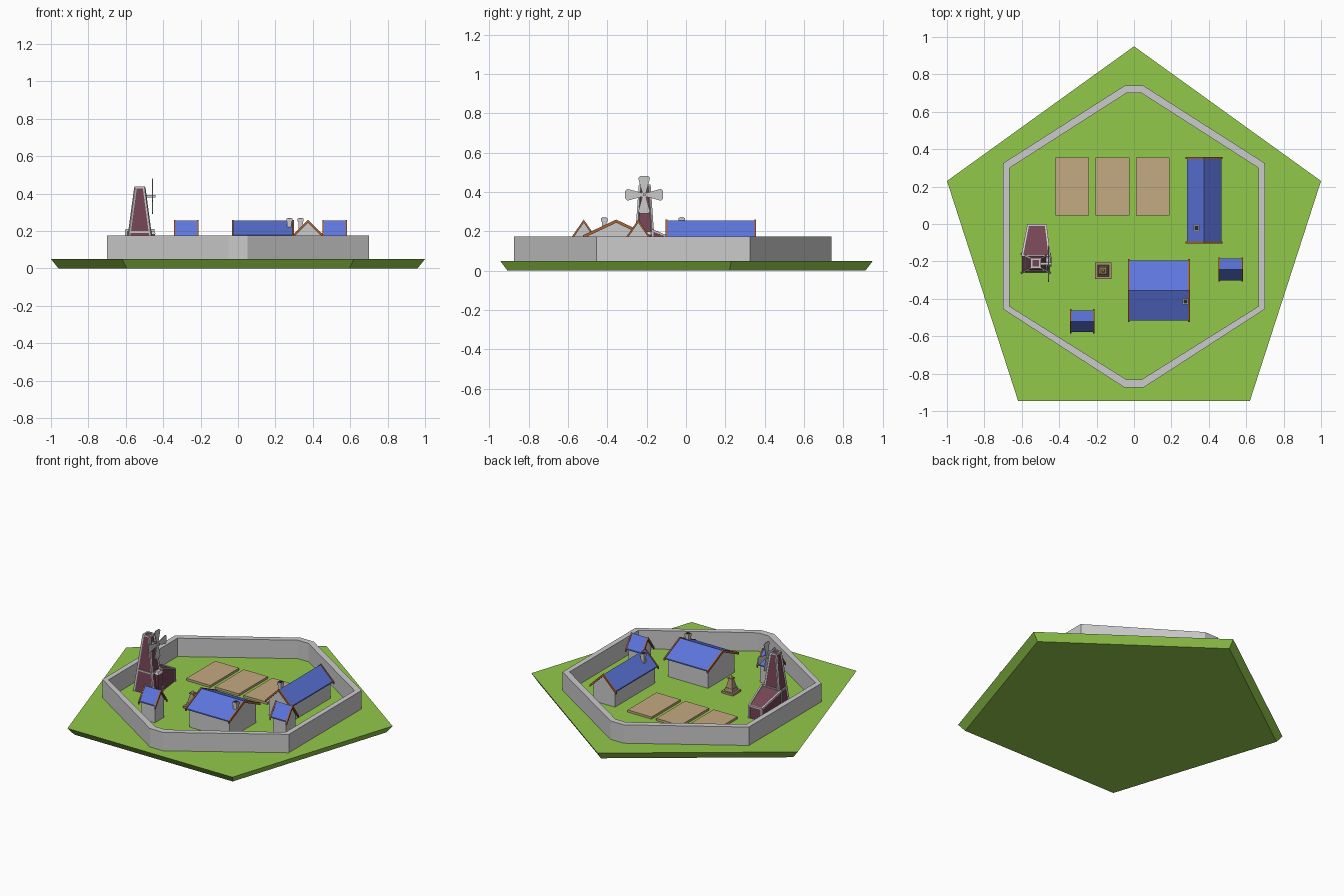
import bpy, bmesh, math
from mathutils import Vector, Matrix

if "Cube" in bpy.data.objects:
    bpy.data.objects.remove(bpy.data.objects["Cube"])


def mat(name, r, g, b):
    m = bpy.data.materials.new(name)
    m.diffuse_color = (r, g, b, 1)
    m.use_nodes = True
    m.node_tree.nodes["Principled BSDF"].inputs["Base Color"].default_value = m.diffuse_color
    return m


GRASS = mat("grass", 0.29, 0.58, 0.07)
BLUE = mat("roof_blue", 0.11, 0.18, 0.72)
WOOD = mat("trim_brown", 0.42, 0.13, 0.04)
PLUM = mat("plum", 0.18, 0.06, 0.09)
SOIL = mat("soil", 0.55, 0.40, 0.22)
STONE = mat("tan_stone", 0.40, 0.29, 0.17)
DARK = mat("soot", 0.02, 0.02, 0.02)
GOLD = mat("gold", 0.75, 0.5, 0.1)


def make(name, verts, faces, m=None, mw=None):
    bm = bmesh.new()
    vs = [bm.verts.new(v) for v in verts]
    for f in faces:
        bm.faces.new([vs[i] for i in f])
    bmesh.ops.recalc_face_normals(bm, faces=bm.faces[:])
    me = bpy.data.meshes.new(name)
    bm.to_mesh(me)
    bm.free()
    ob = bpy.data.objects.new(name, me)
    bpy.context.collection.objects.link(ob)
    if m:
        me.materials.append(m)
    if mw:
        ob.matrix_world = mw
    return ob


def loft(name, a, b, m=None, mw=None):
    """Solid between two matching outlines."""
    n = len(a)
    faces = [range(n), range(n, 2 * n)]
    faces += [(i, (i + 1) % n, n + (i + 1) % n, n + i) for i in range(n)]
    return make(name, list(a) + list(b), faces, m, mw)


def rect(cx, cy, hx, hy, z):
    return [(cx - hx, cy - hy, z), (cx + hx, cy - hy, z), (cx + hx, cy + hy, z), (cx - hx, cy + hy, z)]


def taper(name, cx, cy, h0, z0, h1, z1, m=None, mw=None):
    return loft(name, rect(cx, cy, *h0, z0), rect(cx, cy, *h1, z1), m, mw)


def bar(name, p, q, w, m=None):
    """Square bar running from p to q."""
    p, q = Vector(p), Vector(q)
    mw = Matrix.Translation(p) @ (q - p).to_track_quat('Z', 'Y').to_matrix().to_4x4()
    return taper(name, 0, 0, (w / 2, w / 2), 0, (w / 2, w / 2), (q - p).length, m, mw)


def outline(pts, z):
    return [(x, y, z) for x, y in pts]


# Pentagon ground
penta = [(0, 0.95), (1, 0.23), (0.62, -0.945), (-0.62, -0.945), (-1, 0.23)]
loft("ground", outline([(x * 0.96, y * 0.96) for x, y in penta], 0), outline(penta, 0.05), GRASS)

# Perimeter wall
right_out = [(0.05, 0.74), (0.7, 0.325), (0.7, -0.455), (0.05, -0.875)]
right_in = [(0.04, 0.70), (0.665, 0.30), (0.665, -0.44), (0.04, -0.832)]
rings = []
for half in (right_out, right_in):
    full = half + [(-x, y) for x, y in reversed(half)]
    rings += [outline(full, 0.05), outline(full, 0.175)]
wall_faces = []
for i in range(8):
    j = (i + 1) % 8
    for s, t in ((0, 1), (1, 3), (3, 2), (2, 0)):
        wall_faces.append((s * 8 + i, s * 8 + j, t * 8 + j, t * 8 + i))
make("perimeter_wall", sum(rings, []), wall_faces)

# Fields
for i, x in enumerate((-0.33, -0.115, 0.10)):
    taper(f"field_{i + 1}", x, 0.2, (0.09, 0.155), 0.05, (0.09, 0.155), 0.065, SOIL)


# Houses: ridge along local x
def chevron(x, hw, eave, ridge, t):
    return [(x, -hw, eave), (x, 0, ridge), (x, hw, eave), (x, hw, eave - t), (x, 0, ridge - t), (x, -hw, eave - t)]


def house(name, cx, cy, hl, hw, eave, turn, inset, ridge=0.255, chimney=None):
    mw = Matrix.Translation((cx, cy, 0)) @ Matrix.Rotation(turn, 4, 'Z')
    w = hw - inset
    wz = ridge - (ridge - eave) * w / hw - 0.005
    prof = [(-w, 0.05), (w, 0.05), (w, wz), (0, ridge - 0.005), (-w, wz)]
    wl = hl - 0.012
    loft(name + "_walls", [(-wl, y, z) for y, z in prof], [(wl, y, z) for y, z in prof], None, mw)
    loft(name + "_roof", chevron(-hl, hw, eave, ridge, 0.008), chevron(hl, hw, eave, ridge, 0.008), BLUE, mw)
    e2 = eave - (ridge - eave) * 0.007 / hw + 0.004
    for s, tag in ((-1, "a"), (1, "b")):
        loft(f"{name}_gable_trim_{tag}", chevron(s * (hl - 0.005), hw + 0.007, e2, ridge + 0.005, 0.016),
             chevron(s * (hl + 0.004), hw + 0.007, e2, ridge + 0.005, 0.016), WOOD, mw)
    if chimney:
        x, y = chimney
        taper(name + "_chimney", x, y, (0.012, 0.012), 0.19, (0.012, 0.012), 0.255)
        taper(name + "_chimney_cap", x, y, (0.016, 0.016), 0.25, (0.016, 0.016), 0.268)
        taper(name + "_chimney_hole", x, y, (0.011, 0.011), 0.26, (0.011, 0.011), 0.27, DARK)


house("long_house", 0.375, 0.127, 0.226, 0.092, 0.165, math.pi / 2, 0.012, chimney=(0.335, -0.022))
house("main_house", 0.133, -0.355, 0.162, 0.161, 0.18, 0, 0.018, chimney=(0.275, -0.415))
house("small_house_left", -0.276, -0.52, 0.062, 0.058, 0.172, 0, 0.008)
house("small_house_right", 0.517, -0.243, 0.062, 0.058, 0.172, 0, 0.008)

# Stone monument
mx, my = -0.165, -0.25
taper("monument_base", mx, my, (0.044, 0.044), 0.05, (0.044, 0.044), 0.064, STONE)
taper("monument_step", mx, my, (0.031, 0.031), 0.064, (0.027, 0.027), 0.085, STONE)
taper("monument_shaft", mx, my, (0.024, 0.024), 0.085, (0.011, 0.011), 0.145, STONE)
taper("monument_collar", mx, my, (0.017, 0.017), 0.142, (0.017, 0.017), 0.149, STONE)
taper("monument_tip", mx, my, (0.009, 0.009), 0.149, (0.004, 0.004), 0.162, GOLD)

# Windmill tower with grey corner trim
tx, ty = -0.525, -0.21
foot, top = rect(tx, ty, 0.074, 0.05, 0.05), rect(tx, ty, 0.023, 0.023, 0.432)
loft("mill_tower", foot, top, PLUM)
for i in range(4):
    j = (i + 1) % 4
    bar(f"mill_corner_{i + 1}", foot[i], top[i], 0.011)
    bar(f"mill_top_rim_{i + 1}", top[i], top[j], 0.011)
    a, b = (Vector(foot[k]).lerp(Vector(top[k]), 0.38) for k in (i, j))
    bar(f"mill_band_{i + 1}", a, b, 0.01)

# Sloping annex behind the tower
near = [(-0.598, -0.17), (-0.452, -0.17)]
far = [(-0.472, -0.005), (-0.566, -0.005)]
low = outline(near + far, 0.05)
high = outline(near, 0.205) + outline(far, 0.135)
loft("mill_annex", low, high, PLUM)
for i in range(4):
    bar(f"annex_post_{i + 1}", low[i], high[i], 0.01)
    bar(f"annex_rim_{i + 1}", high[i], high[(i + 1) % 4], 0.01)

# Porch on the sail side
taper("mill_porch", -0.46, -0.2, (0.016, 0.022), 0.05, (0.016, 0.022), 0.185, PLUM)
taper("mill_porch_roof", -0.46, -0.2, (0.02, 0.026), 0.185, (0.012, 0.018), 0.2)

# Sails: four flared blades on a shaft
hub = Vector((-0.457, -0.213, 0.386))
bar("sail_shaft", hub - Vector((0.05, 0, 0)), hub + Vector((0.015, 0, 0)), 0.012)
blade = [(-0.007, 0), (0.007, 0), (0.03, 0.085), (0.02, 0.096), (-0.02, 0.096), (-0.03, 0.085)]
for i in range(4):
    mw = Matrix.Translation(hub) @ Matrix.Rotation(i * math.pi / 2, 4, 'X')
    loft(f"sail_{i + 1}", [(-0.002, y, z) for y, z in blade], [(0.002, y, z) for y, z in blade], None, mw)
